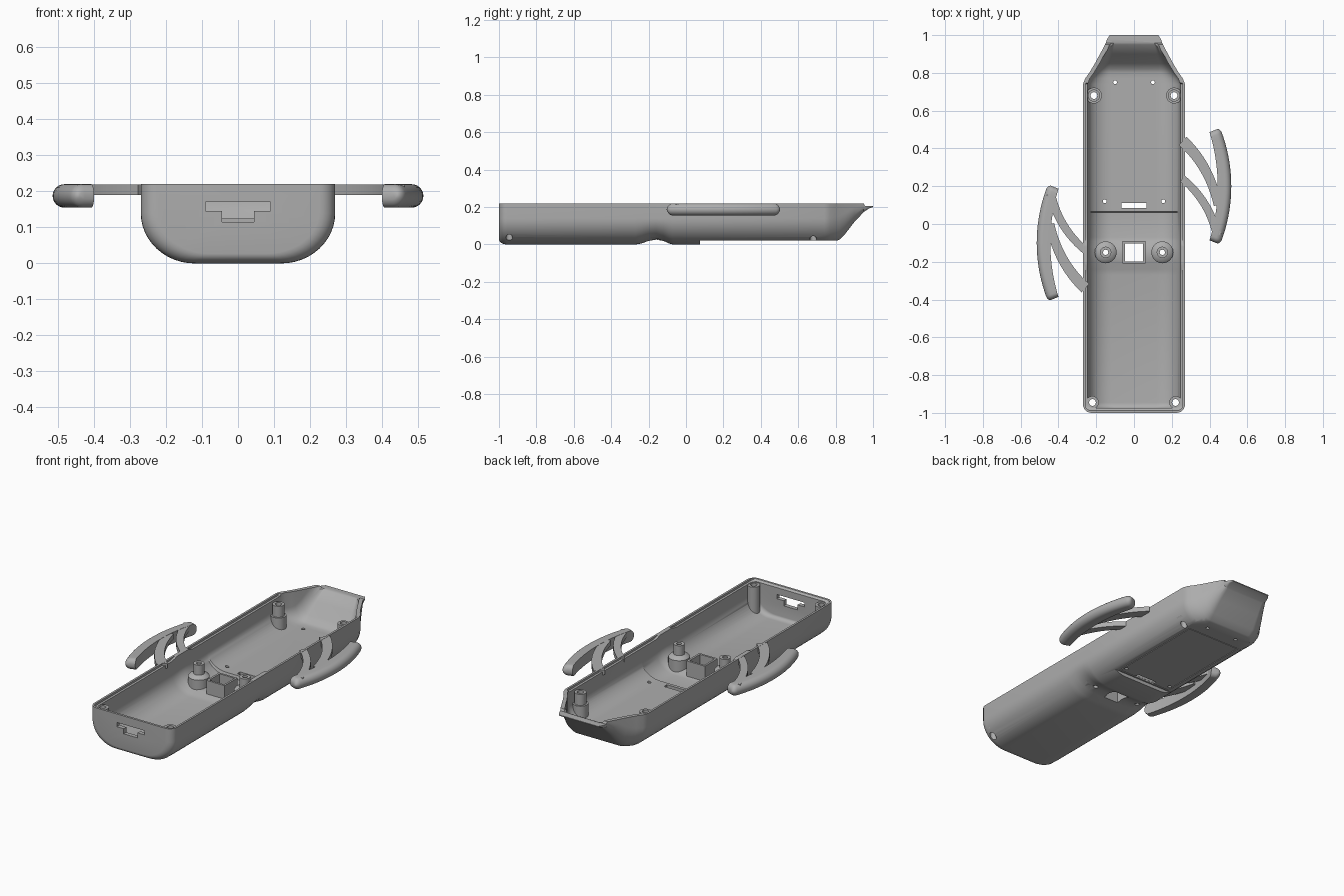
import bpy, bmesh, math
from mathutils import Matrix, Vector

if "Cube" in bpy.data.objects:
    bpy.data.objects.remove(bpy.data.objects["Cube"])

grey = bpy.data.materials.new("mid_grey")
grey.use_nodes = True
grey.diffuse_color = (0.42, 0.42, 0.42, 1)
grey.node_tree.nodes["Principled BSDF"].inputs["Base Color"].default_value = (0.42, 0.42, 0.42, 1)


def make(name, bm):
    bmesh.ops.recalc_face_normals(bm, faces=bm.faces)
    me = bpy.data.meshes.new(name)
    bm.to_mesh(me)
    bm.free()
    ob = bpy.data.objects.new(name, me)
    me.materials.append(grey)
    bpy.context.collection.objects.link(ob)
    return ob


def loft(name, rings, closed=False):
    """Skin closed rings; cap both ends unless the loft is a loop."""
    bm = bmesh.new()
    vs = [[bm.verts.new(p) for p in r] for r in rings]
    n = len(vs[0])
    pairs = list(zip(vs, vs[1:])) + ([(vs[-1], vs[0])] if closed else [])
    for a, b in pairs:
        for i in range(n):
            j = (i + 1) % n
            bm.faces.new((a[i], a[j], b[j], b[i]))
    if not closed:
        bm.faces.new(vs[0])
        bm.faces.new(vs[-1])
    return make(name, bm)


def box(name, x0, x1, y0, y1, z0, z1):
    return loft(name, [[(x0, y0, z), (x1, y0, z), (x1, y1, z), (x0, y1, z)] for z in (z0, z1)])


def lathe(name, x, y, steps, n=32):
    """Stack of (radius, z) circles about a vertical axis."""
    ang = [2 * math.pi * i / n for i in range(n)]
    return loft(name, [[(x + r * math.cos(a), y + r * math.sin(a), z) for a in ang] for r, z in steps])


def boolean(ob, tool, op="DIFFERENCE"):
    mod = ob.modifiers.new("cut", "BOOLEAN")
    mod.operation, mod.solver, mod.object = op, "EXACT", tool
    bpy.context.view_layer.objects.active = ob
    bpy.ops.object.modifier_apply(modifier=mod.name)


def section(y, w, zb, zt, rx, side):
    """Tub cross-section: straight sides, elliptical lower corners."""
    rz = max(min(side - zb, zt - zb - 0.002), 0.001)
    half = [(w, zt)]
    for i in range(13):
        a = math.pi / 2 * i / 12
        half.append((w - rx + rx * math.cos(a), zb + rz - rz * math.sin(a)))
    return [(x, y, z) for x, z in half] + [(-x, y, z) for x, z in reversed(half)]


def nose(y, r, w, zb, zt, rx, side):
    """Rounded front end stations."""
    out = []
    for i in range(7):
        a = math.pi / 2 * (1 - i / 6)
        d = r * (1 - math.cos(a))
        out.append(section(y + r * (1 - math.sin(a)), w - d, zb + d * 0.6, zt, rx, side))
    return out


# Finger groove across the underside, shared by outside and inside
groove = [(-0.27, 0), (-0.24, 0.005), (-0.2, 0.019), (-0.16, 0.026),
          (-0.12, 0.019), (-0.09, 0.005), (-0.07, 0)]
# Tapered tail: y, half width, floor, top, corner radius
tail = [(0.74, 0.27, 0, 0.22, 0.15), (0.77, 0.259, 0.005, 0.22, 0.13), (0.8, 0.237, 0.015, 0.22, 0.11),
        (0.82, 0.225, 0.026, 0.22, 0.09), (0.85, 0.207, 0.055, 0.22, 0.07), (0.9, 0.18, 0.12, 0.22, 0.05),
        (0.95, 0.153, 0.173, 0.22, 0.03), (0.957, 0.15, 0.178, 0.207, 0.02), (0.98, 0.142, 0.193, 0.206, 0.01),
        (1.0, 0.128, 0.2, 0.205, 0.005)]

outer = nose(-1, 0.045, 0.27, 0, 0.22, 0.15, 0.14)
outer += [section(y, 0.27, z, 0.22, 0.15, 0.14) for y, z in groove]
outer += [section(y, w, z, zt, rx, z + 0.14 - z * 0.5) for y, w, z, zt, rx in tail]
shell = loft("shell", outer)
boolean(shell, box("under_step", -1, 1, 0.075, 0.82, -1, 0.02))
solid = shell.copy()
solid.data = shell.data.copy()
solid.name = "solid_helper"
bpy.context.collection.objects.link(solid)


def cavity(name, gap, floor, tray, end_lift):
    rings = nose(-1 + gap, 0.03, 0.27 - gap, floor, 0.3, 0.125, 0.14)
    rings += [section(y, 0.27 - gap, z + floor, 0.3, 0.125, 0.14) for y, z in groove]
    rings += [section(y, 0.27 - gap, z, 0.3, 0.125, 0.14) for y, z in ((0.06, floor), (0.066, tray), (0.74, tray))]
    for y, w, z, zt, rx in tail[1:7]:
        rings.append(section(y, w - gap, max(tray, z + end_lift), 0.3, rx * 0.8, max(tray, z + end_lift) + 0.08))
    rings.append(section(0.975, 0.145 - gap, max(tray, 0.212), 0.3, 0.02, 0.25))
    return loft(name, rings)


helpers = [solid, cavity("cavity", 0.025, 0.03, 0.05, 0.03), cavity("rim_ledge", 0.012, 0.207, 0.207, 0.03)]
for h in helpers[1:]:
    boolean(shell, h)

# Battery cover set into the underside, leaving a fine seam
boolean(shell, box("cover_recess", -0.174, 0.174, 0.084, 0.684, 0, 0.028))
parts = [shell, box("battery_cover", -0.17, 0.17, 0.088, 0.68, 0.02, 0.029)]

# Screw posts, bosses and the square socket
for s, side in ((1, "left"), (-1, "right")):
    posts = [lathe(side + "_front_post", s * 0.22, -0.945, [(0.034, 0.01), (0.034, 0.205)]),
             lathe(side + "_back_post", s * 0.212, 0.68, [(0.042, 0.025), (0.042, 0.13), (0.032, 0.13), (0.032, 0.195)]),
             lathe(side + "_boss", s * 0.15, -0.15, [(0.058, 0.035), (0.058, 0.105), (0.05, 0.115),
                                                      (0.03, 0.122), (0.03, 0.18)])]
    for p in posts:
        boolean(p, solid, "INTERSECT")
    parts += posts
parts.append(box("square_socket", -0.06, 0.06, -0.21, -0.09, 0.03, 0.125))

# Openings: screw holes, socket, latch slot and front T slot
cutters = [box("socket_hole", -0.048, 0.048, -0.198, -0.102, -1, 1),
           box("latch_slot", -0.065, 0.065, 0.085, 0.112, -1, 1),
           box("slot_wide", -0.09, 0.09, -1.1, -0.9, 0.145, 0.17),
           box("slot_narrow", -0.045, 0.045, -1.1, -0.9, 0.115, 0.15)]
for s in (1, -1):
    for x, y, r in ((0.22, -0.945, 0.018), (0.212, 0.68, 0.018), (0.15, -0.15, 0.014),
                    (0.155, 0.12, 0.01), (0.1, 0.75, 0.01)):
        cutters.append(lathe("hole", s * x, y, [(r, -1), (r, 1)], 20))


def span(ob):
    c = [Vector(v) for v in ob.bound_box]
    return [(min(p[k] for p in c), max(p[k] for p in c)) for k in range(3)]


for ob in parts:
    for c in cutters:
        if all(a[0] < b[1] and b[0] < a[1] for a, b in zip(span(ob), span(c))):
            boolean(ob, c)

# Side grips: a bowed bar on two curved struts, the second turned half round
R, CX, CY, TOP, H = 0.83, -0.315, 0.2, 0.22, 0.0325


def grip_bar(name):
    rings = []
    half = 0.382
    ends = [(half - 0.035 * (1 - math.sin(a)), math.cos(a)) for a in [math.pi / 2 * k / 6 for k in range(6)]]
    ts = [(-t, f) for t, f in reversed(ends)] + [(t, 1) for t in [k * 0.04 for k in range(-8, 9)]] + ends
    for t, f in ts:
        f = max(f, 0.25)
        inner = R - 0.072 + 0.012 * (t / half) ** 2
        prof = [(inner, H * f), (inner, -H * f)]
        for i in range(13):
            a = -math.pi / 2 + math.pi * i / 12
            prof.append((R - H + H * math.cos(a) * (0.4 + 0.6 * f), H * f * math.sin(a)))
        rings.append([(CX + r * math.cos(t), CY + r * math.sin(t), TOP - H + z) for r, z in prof])
    return loft(name, rings)


def strut(name, pts, w0, w1):
    rings = []
    for i in range(13):
        t = i / 12
        a, b, c = [Vector(p) for p in pts]
        p = a * (1 - t) ** 2 + b * 2 * t * (1 - t) + c * t * t
        d = ((b - a) * (1 - t) + (c - b) * t).normalized()
        q = Vector((-d.y, d.x)) * (w0 + (w1 - w0) * t) / 2
        e, f = p + q, p - q
        rings.append([(e.x, e.y, 0.19), (f.x, f.y, 0.19), (f.x, f.y, 0.219), (e.x, e.y, 0.219)])
    return loft(name, rings)


turn = Matrix.Translation((0, 0.1, 0)) @ Matrix.Rotation(math.pi, 4, "Z")
for side in ("left", "right"):
    grip = [grip_bar(side + "_grip_bar"),
            strut(side + "_upper_strut", [(0.257, 0.44), (0.4, 0.31), (0.445, 0.1)], 0.06, 0.045),
            strut(side + "_lower_strut", [(0.257, 0.24), (0.4, 0.12), (0.44, -0.06)], 0.04, 0.045)]
    if side == "right":
        for g in grip:
            g.data.transform(turn)
    parts += grip

# Remove helpers and shade smooth with sharp edges kept
keep = set(parts)
for ob in list(bpy.context.collection.objects):
    if ob.type == "MESH" and ob not in keep and grey.name in ob.data.materials:
        bpy.data.objects.remove(ob)
bpy.ops.object.select_all(action="DESELECT")
for ob in parts:
    ob.select_set(True)
bpy.context.view_layer.objects.active = shell
bpy.ops.object.shade_smooth_by_angle(angle=math.radians(35))
